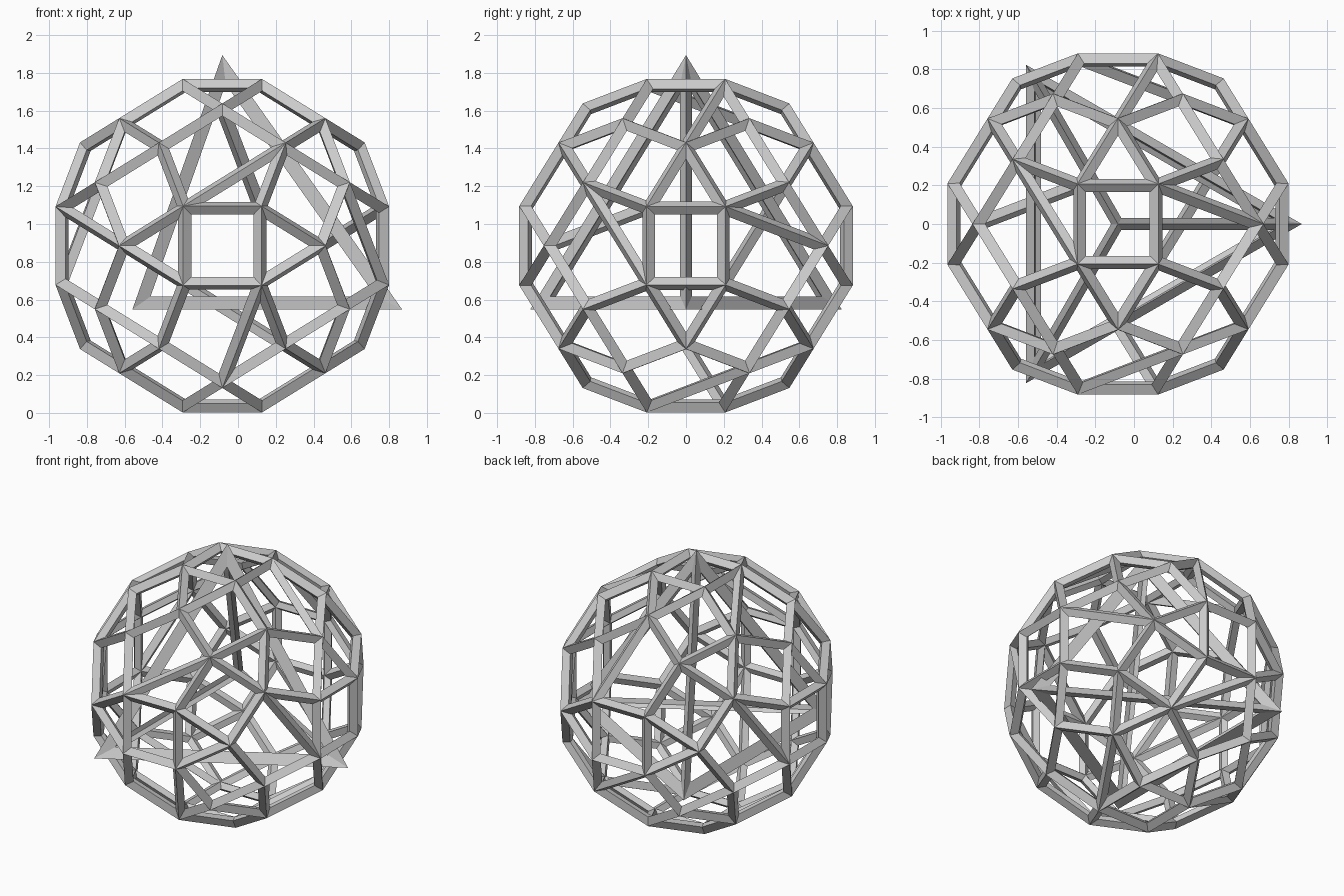
import bpy, bmesh, math
from mathutils import Vector

if "Cube" in bpy.data.objects:
    bpy.data.objects.remove(bpy.data.objects["Cube"])

P = (1 + math.sqrt(5)) / 2
P2, P3, Q, D = P * P, P ** 3, 2 + P, 2 * P
CENTRE = Vector((-0.083, 0, 0.885))


def cycles(p):
    x, y, z = p
    return [Vector((x, y, z)), Vector((z, x, y)), Vector((y, z, x))]


def hull(points):
    """Convex solid with flat faces merged into polygons."""
    bm = bmesh.new()
    for p in points:
        bm.verts.new(p)
    bmesh.ops.convex_hull(bm, input=bm.verts[:])
    bmesh.ops.dissolve_limit(bm, angle_limit=math.radians(2),
                             verts=bm.verts[:], edges=bm.edges[:])
    bmesh.ops.recalc_face_normals(bm, faces=bm.faces[:])
    return bm


def wire_object(name, bm, thickness):
    me = bpy.data.meshes.new(name)
    bm.to_mesh(me)
    bm.free()
    ob = bpy.data.objects.new(name, me)
    bpy.context.collection.objects.link(ob)
    ob.location = CENTRE
    w = ob.modifiers.new("struts", 'WIREFRAME')
    w.thickness = thickness
    w.offset = 0
    w.use_even_offset = True
    w.use_replace = True
    return ob


# Round cage: 60 corners with squares, triangles and pentagons
corners = set()
for base in ((1, 1, P3), (P, D, P2), (0, P2, Q)):
    for sx in (1, -1):
        for sy in (1, -1):
            for sz in (1, -1):
                for c in cycles((base[0] * sx, base[1] * sy, base[2] * sz)):
                    corners.add(tuple(round(v, 5) + 0.0 for v in c))
bm = hull(sorted(corners))

# One diagonal strut across every pentagon
seeds = [((-1, -P3, 1), (P, -D, P2)),
         ((-P2, -Q, 0), (-P3, -1, 1)),
         ((D, -P2, P), (P3, -1, -1)),
         ((P3, 1, 1), (P2, Q, 0))]


def nearest(p):
    return min(bm.verts, key=lambda v: (v.co - p).length)


for a, b in seeds:
    for pa, pb in zip(cycles(a), cycles(b)):
        va, vb = nearest(pa), nearest(pb)
        shared = [f for f in va.link_faces if f in vb.link_faces[:] and len(f.verts) == 5]
        if shared:
            bmesh.utils.face_split(shared[0], va, vb)
bmesh.ops.scale(bm, vec=(0.2004,) * 3, verts=bm.verts[:])
wire_object("round_cage", bm, 0.072)

# Four-cornered frame poking through the cage
R = 0.956
ring = R * math.sqrt(8) / 3
pts = [(0, 0, R)] + [(ring * math.cos(a), ring * math.sin(a), -R / 3)
                     for a in (0, math.tau / 3, 2 * math.tau / 3)]
wire_object("pyramid_frame", hull(pts), 0.106)
